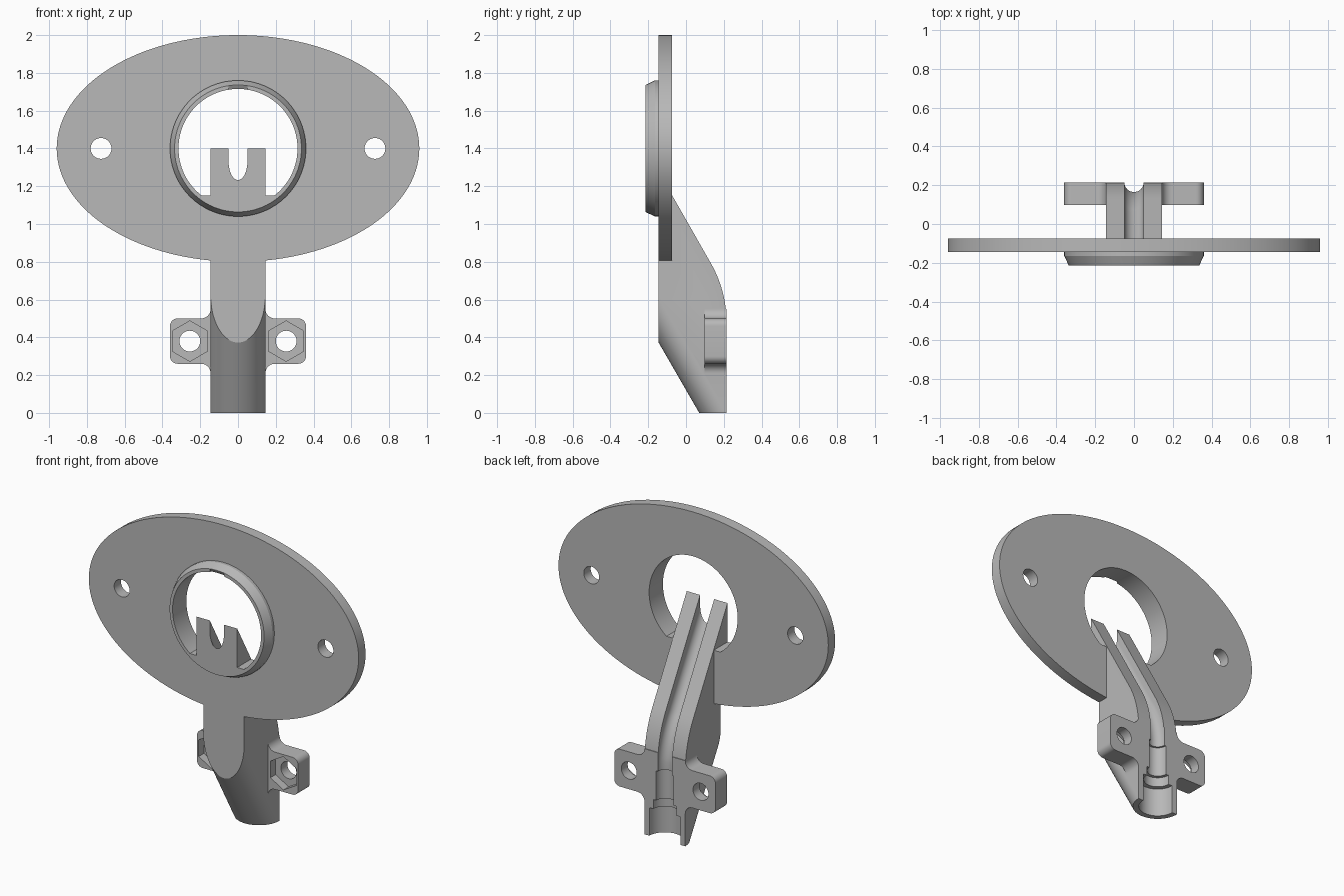
import bpy, bmesh, math
from math import sin, cos, pi
from mathutils import Vector

if "Cube" in bpy.data.objects:
    bpy.data.objects.remove(bpy.data.objects["Cube"], do_unlink=True)

gray = bpy.data.materials.new("plain_gray")
gray.use_nodes = True
COLOR = (0.48, 0.48, 0.48, 1)
gray.diffuse_color = COLOR
gray.node_tree.nodes["Principled BSDF"].inputs["Base Color"].default_value = COLOR


def loft(name, rings):
    """Closed solid through a list of matching vertex rings."""
    bm = bmesh.new()
    loops = [[bm.verts.new(p) for p in ring] for ring in rings]
    n = len(loops[0])
    for a, b in zip(loops, loops[1:]):
        for i in range(n):
            j = (i + 1) % n
            bm.faces.new((a[i], a[j], b[j], b[i]))
    bm.faces.new(loops[0])
    bm.faces.new(loops[-1])
    bmesh.ops.recalc_face_normals(bm, faces=bm.faces)
    mesh = bpy.data.meshes.new(name)
    bm.to_mesh(mesh)
    bm.free()
    mesh.materials.append(gray)
    obj = bpy.data.objects.new(name, mesh)
    bpy.context.collection.objects.link(obj)
    return obj


def prism_y(name, pts, y0, y1):
    return loft(name, [[(x, y, z) for x, z in pts] for y in (y0, y1)])


def oval(cx, cz, rx, rz, n, start=0.0, end=2 * pi):
    full = abs(end - start) > 6.28
    steps = n if full else n - 1
    return [(cx + rx * cos(start + (end - start) * i / steps),
             cz + rz * sin(start + (end - start) * i / steps)) for i in range(n)]


def combine(target, tool, operation):
    mod = target.modifiers.new(operation, 'BOOLEAN')
    mod.operation = operation
    mod.solver = 'EXACT'
    mod.object = tool
    bpy.context.view_layer.objects.active = target
    bpy.ops.object.modifier_apply(modifier=mod.name)
    bpy.data.objects.remove(tool, do_unlink=True)


BACK, FRONT, HALF = 0.215, -0.215, 0.145
PLATE_Z, TAB_Z, TAB_X = 1.4, 0.38, 0.255

# Oval plate with the raised collar and its flat-bottomed opening
bracket = prism_y("mounting_bracket", oval(0, PLATE_Z, 0.96, 0.6, 128), -0.145, -0.075)
collar = loft("collar", [[(x, y, z) for x, z in oval(0, PLATE_Z, r, r, 96)]
                         for y, r in ((-0.11, 0.36), (-0.165, 0.36), (FRONT, 0.336))])
combine(bracket, collar, 'UNION')
flat = math.asin(0.25 / 0.315)
combine(bracket, prism_y("opening", oval(0, PLATE_Z, 0.315, 0.315, 80, -flat, pi + flat),
                         -0.5, 0.5), 'DIFFERENCE')

# Stem side profile: upright back that bends into a 30 degree lean
R, BEND_Z = 0.634, 0.478
bend = [(BACK - R + R * cos(a), BEND_Z + R * sin(a), a)
        for a in (math.radians(30) * i / 12 for i in range(13))]
profile = [(BACK, 0)] + [(y, z) for y, z, a in bend]
profile += [(FRONT, 1.4), (FRONT, 1.12), (-0.145, 1.12), (-0.145, 0)]
stem = loft("stem", [[(x, y, z) for y, z in profile] for x in (-HALF, HALF)])

# Round, slanted lower front of the stem
section = oval(0, BACK, HALF, HALF, 49, pi, 2 * pi) + [(HALF, 3), (-HALF, 3)]
envelope = loft("round_front", [[(x * 1.0001, y - z / math.tan(pi / 3), z) for x, y in section]
                                for z in (-0.2, 1.8)])
combine(stem, envelope, 'INTERSECT')

# Side tabs: rounded outer corners, filleted into the stem
right = [(HALF - 0.02, 0.55), (HALF, 0.55)]
right += oval(HALF + 0.05, 0.55, 0.05, 0.05, 9, pi, 1.5 * pi)[1:]
right += oval(0.32, 0.46, 0.04, 0.04, 9, pi / 2, 0)
right += oval(0.32, 0.30, 0.04, 0.04, 9, 0, -pi / 2)
right += oval(HALF + 0.05, 0.21, 0.05, 0.05, 9, pi / 2, pi)
outline = right[1:] + [(-x, z) for x, z in reversed(right[1:])]
combine(stem, prism_y("tabs", outline, 0.097, BACK), 'UNION')
combine(bracket, stem, 'UNION')

# Screw holes in plate and tabs, hexagonal nut pockets in the tab fronts
for side in (-1, 1):
    for x, z in ((0.725, PLATE_Z), (TAB_X, TAB_Z)):
        combine(bracket, prism_y("screw_hole", oval(side * x, z, 0.055, 0.055, 40),
                                 -0.5, 0.5), 'DIFFERENCE')
    hexagon = oval(side * TAB_X, TAB_Z, 0.107, 0.107, 6, pi / 6, pi / 6 + 2 * pi)
    combine(bracket, prism_y("nut_pocket", hexagon, 0.0, 0.15), 'DIFFERENCE')

# Cable channel following the back of the stem, deeper along the lean
path = [(BACK, 0.2, 0.0, 0.0)]
path += [(y, z, a, 0.03 * i / 12) for i, (y, z, a) in enumerate(bend)]
y, z, a, d = path[-1]
path.append((y - sin(a), z + cos(a), a, d))
rings = []
for y, z, a, depth in path:
    normal = Vector((0, cos(a), sin(a)))
    center = Vector((0, y, z)) - normal * depth
    u_shape = oval(0, 0, 0.05, 0.05, 25, pi, 2 * pi) + [(0.05, 0.2), (-0.05, 0.2)]
    rings.append([center + Vector((u, 0, 0)) + normal * v for u, v in u_shape])
combine(bracket, loft("channel", rings), 'DIFFERENCE')

# Stepped socket at the lower end of the channel
steps = ((-0.1, 0.11), (0.18, 0.11), (0.18, 0.082), (0.24, 0.082), (0.24, 0.062), (0.43, 0.062))
socket = loft("socket", [[(x, y, z) for x, y in oval(0, BACK, r, r, 48)] for z, r in steps])
combine(bracket, socket, 'DIFFERENCE')

# Smooth curves, crisp edges
bpy.ops.object.select_all(action='DESELECT')
bracket.select_set(True)
bpy.context.view_layer.objects.active = bracket
bpy.ops.object.shade_smooth_by_angle(angle=math.radians(25))
